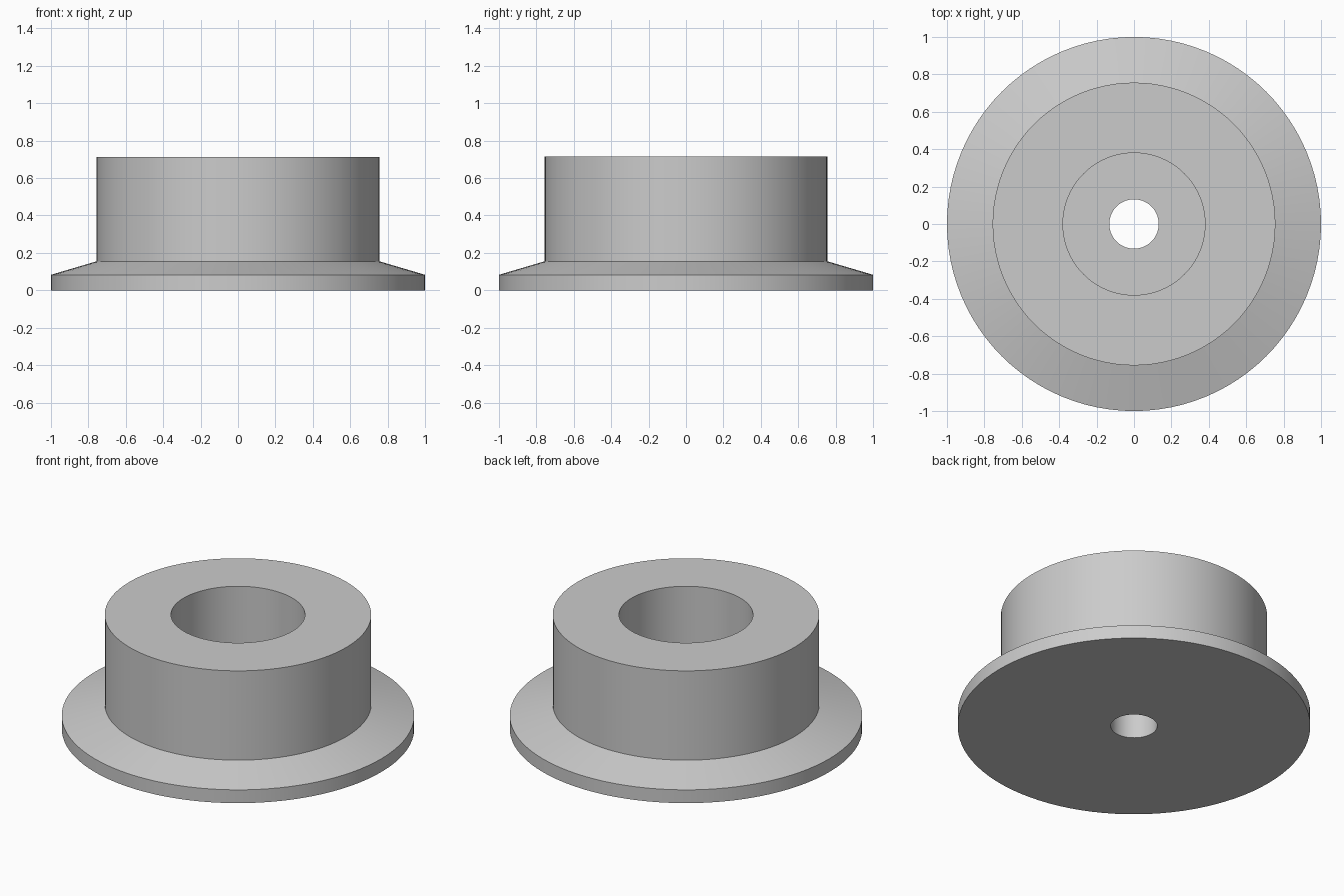
import bpy, bmesh, math

cube = bpy.data.objects.get("Cube")
if cube:
    bpy.data.objects.remove(cube, do_unlink=True)

SEGMENTS = 96

# Plain grey material
grey = bpy.data.materials.new("plain grey")
grey.use_nodes = True
colour = (0.6, 0.6, 0.6, 1)
grey.diffuse_color = colour
grey.node_tree.nodes["Principled BSDF"].inputs["Base Color"].default_value = colour


def lathe(name, profile):
    """Revolve a closed (radius, height) outline around z."""
    bm = bmesh.new()
    rings = []
    for i in range(SEGMENTS):
        a = 2 * math.pi * i / SEGMENTS
        rings.append([bm.verts.new((r * math.cos(a), r * math.sin(a), z))
                      for r, z in profile])
    for i, ring in enumerate(rings):
        following = rings[(i + 1) % SEGMENTS]
        for j in range(len(profile)):
            k = (j + 1) % len(profile)
            bm.faces.new((ring[j], following[j], following[k], ring[k]))
    bmesh.ops.recalc_face_normals(bm, faces=bm.faces)
    mesh = bpy.data.meshes.new(name)
    bm.to_mesh(mesh)
    bm.free()
    mesh.materials.append(grey)
    obj = bpy.data.objects.new(name, mesh)
    bpy.context.collection.objects.link(obj)
    bpy.ops.object.select_all(action="DESELECT")
    obj.select_set(True)
    bpy.context.view_layer.objects.active = obj
    bpy.ops.object.shade_smooth_by_angle(angle=math.radians(12))
    return obj


# Bevelled flange, straight hub, wide counterbore and narrow through hole
hole, bore, hub, rim = 0.132, 0.38, 0.756, 1.0
rim_top, hub_base, floor, top = 0.083, 0.155, 0.155, 0.714
lathe("flanged_bushing", [
    (hole, 0), (rim, 0), (rim, rim_top), (hub, hub_base),
    (hub, top), (bore, top), (bore, floor), (hole, floor),
])
